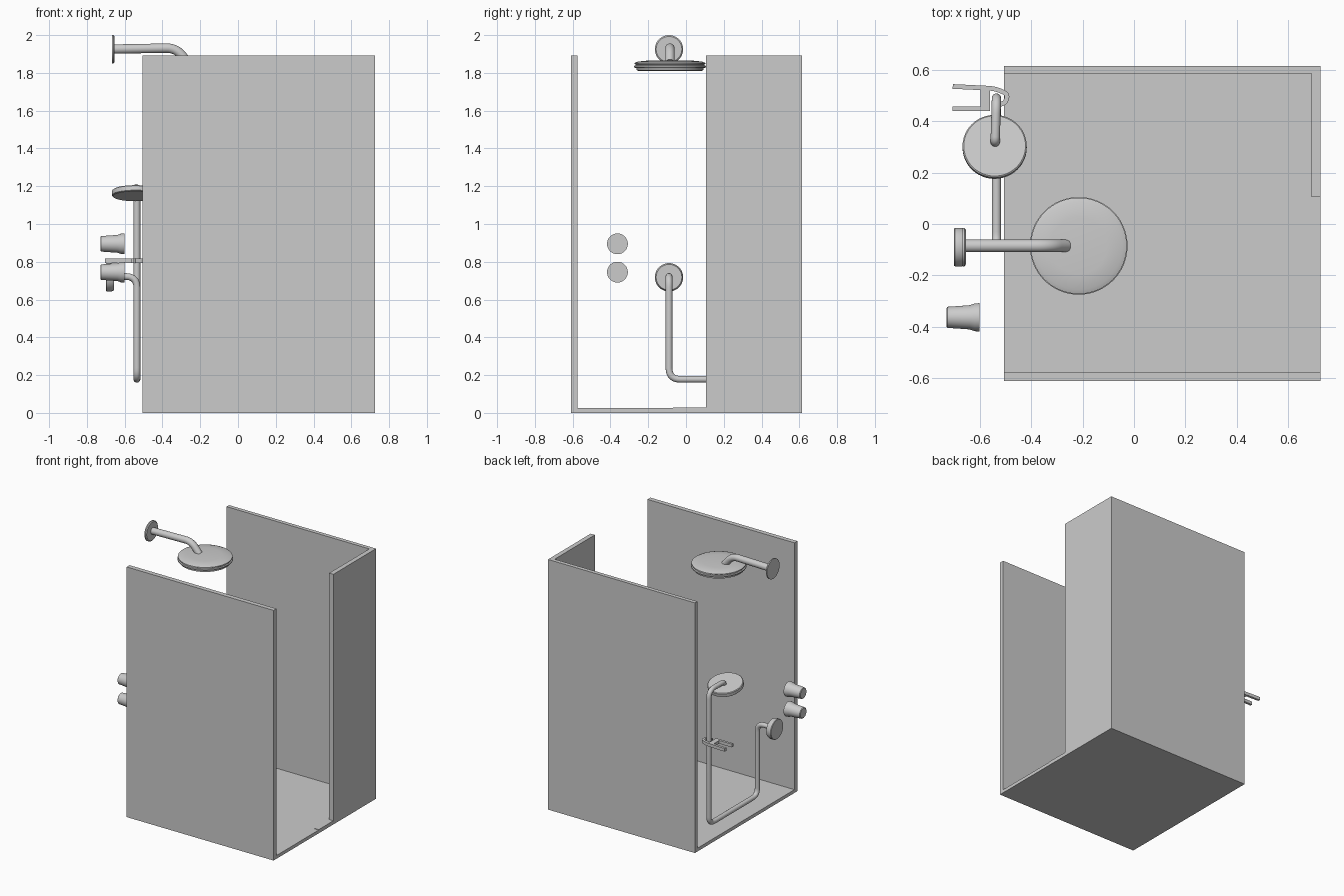
import bpy, bmesh, math
from mathutils import Vector, Matrix

if "Cube" in bpy.data.objects:
    bpy.data.objects.remove(bpy.data.objects["Cube"])


def finish(name, bm, smooth=True):
    bmesh.ops.recalc_face_normals(bm, faces=bm.faces[:])
    me = bpy.data.meshes.new(name)
    bm.to_mesh(me)
    bm.free()
    ob = bpy.data.objects.new(name, me)
    bpy.context.collection.objects.link(ob)
    if smooth:
        bpy.ops.object.select_all(action='DESELECT')
        ob.select_set(True)
        bpy.context.view_layer.objects.active = ob
        bpy.ops.object.shade_smooth_by_angle(angle=math.radians(35))
    return ob


def prism(name, outline, z0, z1, smooth=False):
    bm = bmesh.new()
    f = bm.faces.new([bm.verts.new((x, y, z0)) for x, y in outline])
    top = bmesh.ops.extrude_face_region(bm, geom=[f])['geom']
    bmesh.ops.translate(bm, vec=(0, 0, z1 - z0),
                        verts=[v for v in top if isinstance(v, bmesh.types.BMVert)])
    return finish(name, bm, smooth)


def rect(x0, x1, y0, y1):
    return [(x0, y0), (x1, y0), (x1, y1), (x0, y1)]


def lathe(name, profile, matrix, sides=48):
    # profile: (radius, height) along local z, capped at both ends
    bm = bmesh.new()
    rings = [[bm.verts.new((r * math.cos(2 * math.pi * i / sides),
                            r * math.sin(2 * math.pi * i / sides), h))
              for i in range(sides)] for r, h in profile]
    for a, b in zip(rings, rings[1:]):
        for i in range(sides):
            j = (i + 1) % sides
            bm.faces.new((a[i], a[j], b[j], b[i]))
    bm.faces.new(rings[0])
    bm.faces.new(rings[-1])
    bm.transform(matrix)
    return finish(name, bm)


def rounded(points, radius, steps=8):
    # polyline with curved corners
    pts = [Vector(p) for p in points]
    out = [pts[0]]
    for a, b, c in zip(pts, pts[1:], pts[2:]):
        d0, d1 = a - b, c - b
        r = min(radius, d0.length * .49, d1.length * .49)
        p, q = b + d0.normalized() * r, b + d1.normalized() * r
        for i in range(steps + 1):
            t = i / steps
            # blend toward a circular arc
            out.append(p * (1 - t) ** 2 + b * 2 * t * (1 - t) + q * t * t)
    return out + [pts[-1]]


def pipe(name, points, r, bend, sides=20):
    path = rounded(points, bend)
    bm = bmesh.new()
    rings, side = [], None
    for i, p in enumerate(path):
        t = (path[min(i + 1, len(path) - 1)] - path[max(i - 1, 0)]).normalized()
        if side is None:
            side = t.orthogonal()
        side = (side - t * side.dot(t)).normalized()
        up = t.cross(side)
        rings.append([bm.verts.new(p + r * (math.cos(k * 2 * math.pi / sides) * side
                                            + math.sin(k * 2 * math.pi / sides) * up))
                      for k in range(sides)])
    for a, b in zip(rings, rings[1:]):
        for k in range(sides):
            j = (k + 1) % sides
            bm.faces.new((a[k], a[j], b[j], b[k]))
    bm.faces.new(rings[0])
    bm.faces.new(rings[-1])
    return finish(name, bm)


def flat_bar(name, points, width, z0, z1, bend):
    path = rounded([(x, y, 0) for x, y in points], bend, 5)
    left, right = [], []
    for i, p in enumerate(path):
        t = (path[min(i + 1, len(path) - 1)] - path[max(i - 1, 0)]).normalized()
        n = Vector((-t.y, t.x, 0)) * width / 2
        left.append((p + n).xy)
        right.append((p - n).xy)
    return prism(name, left + right[::-1], z0, z1, True)


along_x = Matrix.Rotation(math.radians(90), 4, 'Y')


def at(x, y, z, rot=Matrix()):
    return Matrix.Translation((x, y, z)) @ rot


# Enclosure: tray, front panel, L-shaped back and side wall, entry strip
prism("shower_tray", rect(-.505, .725, -.61, .615), 0, .025)
prism("front_panel", rect(-.505, .725, -.61, -.575), .025, 1.893)
prism("corner_wall", [(-.505, .585), (.69, .585), (.69, .105), (.725, .105),
                      (.725, .615), (-.505, .615)], .025, 1.893)
prism("entry_strip", rect(.69, .725, -.07, .105), .025, .028)

# Overhead shower
lathe("overhead_head", [(.165, 1.81), (.178, 1.815), (.178, 1.825), (.19, 1.829),
                        (.19, 1.837), (.182, 1.84), (.182, 1.845), (.187, 1.848),
                        (.187, 1.853), (.17, 1.86), (.11, 1.866)], at(-.215, -.085, 0), 64)
lathe("overhead_flange", [(.075, 0), (.075, .008), (.068, .014)],
      at(-.668, -.09, 1.925, along_x))
pipe("overhead_arm", [(-.66, -.085, 1.926), (-.33, -.085, 1.932), (-.265, -.085, 1.855)],
     .025, .06)

# Two tap knobs
for name, z in (("upper_knob", .895), ("lower_knob", .745)):
    lathe(name, [(.036, 0), (.041, .004), (.047, .09), (.054, .11), (.055, .128)],
          at(-.729, -.363, z, along_x))

# Hand shower: wall flange, long riser pipe, tilted head
lathe("riser_flange", [(.072, 0), (.075, .004), (.075, .03), (.068, .044)],
      at(-.7, -.09, .718, along_x))
pipe("riser_outlet", [(-.66, -.09, .722), (-.535, -.09, .722), (-.535, -.09, .178),
                      (-.535, .49, .178), (-.535, .49, 1.19), (-.54, .325, 1.193),
                      (-.54, .315, 1.165)], .018, .06)
lathe("hand_head", [(.12, -.016), (.125, -.012), (.125, .012), (.12, .016)],
      at(-.542, .3, 1.163, Matrix.Rotation(math.radians(-13), 4, 'X')), 48)

# Holder bracket around the riser
flat_bar("holder_hook", [(-.705, .535), (-.54, .527), (-.49, .505), (-.5, .47),
                         (-.545, .46)], .018, .793, .817, .03)
flat_bar("holder_prong", [(-.705, .449), (-.585, .449)], .018, .793, .817, .03)
prism("holder_bridge", rect(-.598, -.56, .44, .522), .793, .817)
